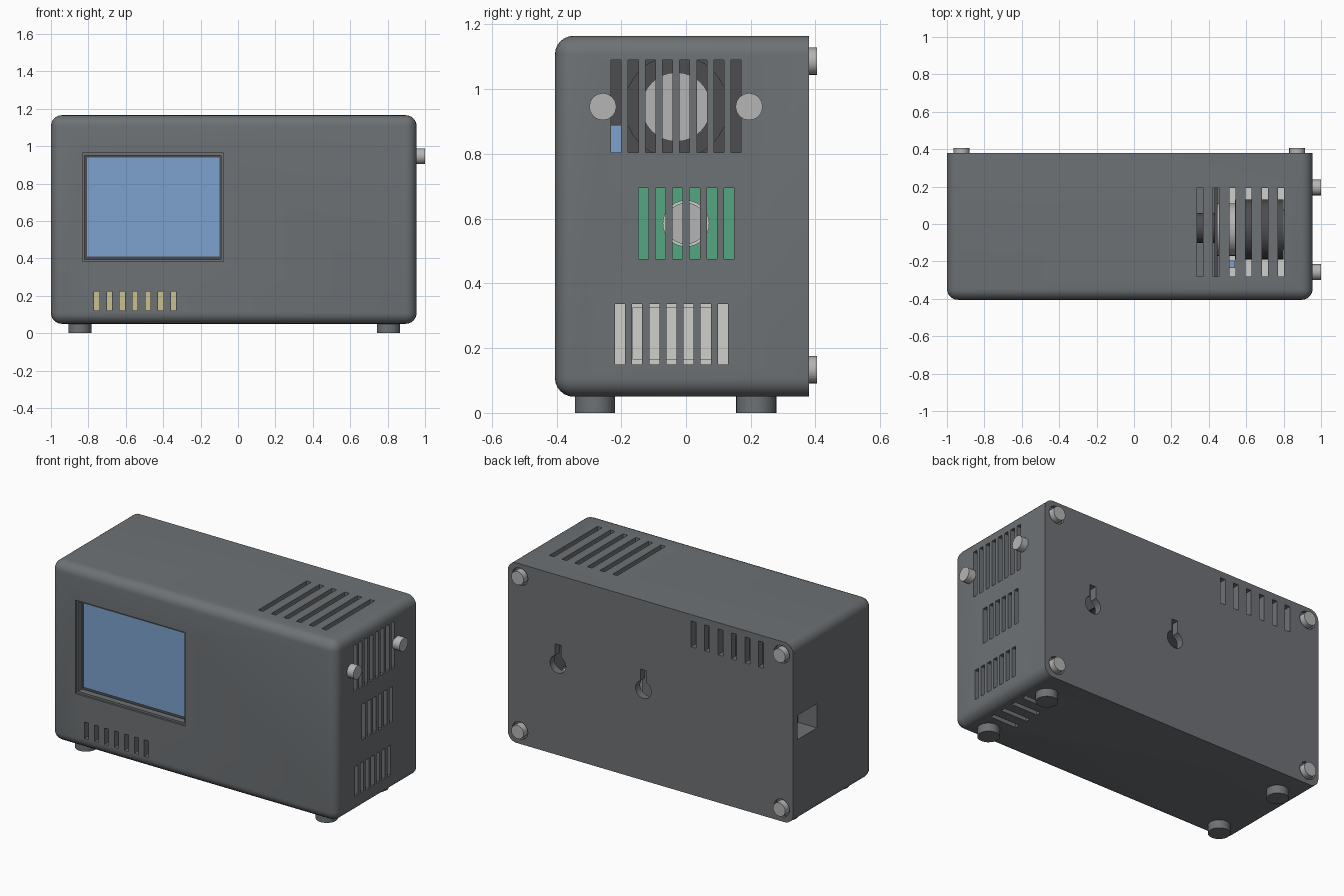
import bpy, bmesh, math
from mathutils import Matrix, Vector

if "Cube" in bpy.data.objects:
    bpy.data.objects.remove(bpy.data.objects["Cube"], do_unlink=True)


def material(name, r, g, b):
    m = bpy.data.materials.new(name)
    m.use_nodes = True
    m.diffuse_color = (r, g, b, 1)
    m.node_tree.nodes["Principled BSDF"].inputs["Base Color"].default_value = (r, g, b, 1)
    return m


CASE = material("case grey", 0.155, 0.168, 0.178)
DARK = material("dark grey", 0.075, 0.073, 0.08)
LIGHT = material("light grey", 0.46, 0.46, 0.46)
WHITE = material("off white", 0.62, 0.62, 0.6)
BLUE = material("screen blue", 0.2, 0.36, 0.62)
GREEN = material("board green", 0.09, 0.38, 0.22)
TAN = material("pale tan", 0.6, 0.53, 0.28)


def add_box(bm, x, y, z):
    """Box from three (min, max) ranges."""
    size = Vector((x[1] - x[0], y[1] - y[0], z[1] - z[0]))
    mid = Vector((sum(x), sum(y), sum(z))) / 2
    mat = Matrix.Translation(mid) @ Matrix.Diagonal(size).to_4x4()
    return bmesh.ops.create_cube(bm, size=1, matrix=mat)["verts"]


def add_cylinder(bm, axis, centre, r, depth, sides):
    rot = {"X": Matrix.Rotation(math.pi / 2, 4, "Y"),
           "Y": Matrix.Rotation(math.pi / 2, 4, "X"),
           "Z": Matrix()}[axis]
    bmesh.ops.create_cone(bm, cap_ends=True, segments=sides, radius1=r, radius2=r,
                          depth=depth, matrix=Matrix.Translation(centre) @ rot)


def finish(name, bm, mat=None, smooth=False):
    bmesh.ops.recalc_face_normals(bm, faces=bm.faces)
    me = bpy.data.meshes.new(name)
    bm.to_mesh(me)
    bm.free()
    ob = bpy.data.objects.new(name, me)
    bpy.context.collection.objects.link(ob)
    if mat:
        me.materials.append(mat)
    if smooth:
        shade(ob)
    return ob


def select(ob):
    bpy.ops.object.select_all(action="DESELECT")
    ob.select_set(True)
    bpy.context.view_layer.objects.active = ob


def shade(ob):
    select(ob)
    bpy.ops.object.shade_smooth_by_angle(angle=math.radians(35))


def box(name, x, y, z, mat):
    bm = bmesh.new()
    add_box(bm, x, y, z)
    return finish(name, bm, mat)


def cylinder(name, axis, centre, r, depth, mat, sides=32):
    bm = bmesh.new()
    add_cylinder(bm, axis, centre, r, depth, sides)
    return finish(name, bm, mat, True)


def cut(target, bm):
    """Subtract the cutter mesh from the target, then drop the cutter."""
    cutter = finish("cutter", bm)
    cutter.hide_render = True
    mod = target.modifiers.new("cut", "BOOLEAN")
    mod.operation, mod.solver, mod.object = "DIFFERENCE", "EXACT", cutter
    select(target)
    bpy.ops.object.modifier_apply(modifier=mod.name)
    bpy.data.objects.remove(cutter, do_unlink=True)


def slots(bm, first, pitch, count, width, axis, other):
    """Row of box cutters along one axis; other holds the ranges of the two others."""
    for i in range(count):
        c = first + i * pitch
        ranges = list(other)
        ranges.insert(axis, (c - width / 2, c + width / 2))
        add_box(bm, *ranges)


# Case: rounded all over except around the flat back
FRONT, BACK = -0.405, 0.38
bm = bmesh.new()
add_box(bm, (-1, 0.955), (FRONT, BACK), (0.05, 1.165))
edges = [e for e in bm.edges if any(v.co.y < 0 for v in e.verts)]
bmesh.ops.bevel(bm, geom=edges, offset=0.058, segments=6, profile=0.5, affect="EDGES")
case = finish("case", bm, CASE)

# Hollow inside
bm = bmesh.new()
add_box(bm, (-0.95, 0.905), (-0.355, 0.335), (0.1, 1.115))
cut(case, bm)

# Stepped screen opening
bm = bmesh.new()
add_box(bm, (-0.832, -0.078), (-0.5, -0.393), (0.382, 0.962))
cut(case, bm)
bm = bmesh.new()
add_box(bm, (-0.82, -0.09), (-0.5, -0.3), (0.394, 0.95))
cut(case, bm)

# Vents on the right end, front, top, back and bottom
bm = bmesh.new()
end = (0.85, 1.1)
for first, count, z in ((-0.216, 8, (0.805, 1.09)), (-0.132, 6, (0.475, 0.695)),
                        (-0.204, 7, (0.15, 0.337))):
    slots(bm, first, 0.053, count, 0.031, 1, (end, z))
slots(bm, -0.755, 0.0683, 7, 0.028, 0, ((-0.5, -0.3), (0.12, 0.222)))
slots(bm, 0.352, 0.0868, 6, 0.032, 0, ((-0.28, 0.193), (1.1, 1.3)))
slots(bm, -0.78, 0.0925, 6, 0.034, 0, ((0.3, 0.5), (0.965, 1.125)))
slots(bm, -0.16, 0.09, 4, 0.03, 1, ((0.7, 0.88), (0, 0.12)))
cut(case, bm)

# Keyhole hangers: one outline of arc and slot, extruded through the back wall
bm = bmesh.new()
for cx in (0.026, 0.612):
    r, half = 0.054, 0.02
    gap = math.asin(half / r)
    pts = [(cx + r * math.sin(a), 0.612 + r * math.cos(a))
           for a in (gap + i * (2 * math.pi - 2 * gap) / 24 for i in range(25))]
    pts += [(cx - half, 0.735), (cx + half, 0.735)]
    face = bm.faces.new([bm.verts.new((x, 0.3, z)) for x, z in pts])
    new = bmesh.ops.extrude_face_region(bm, geom=[face])["geom"]
    bmesh.ops.translate(bm, vec=(0, 0.2, 0), verts=[v for v in new if isinstance(v, bmesh.types.BMVert)])
cut(case, bm)

# Screw recesses and screws
corners = [(x, z) for x in (-0.922, 0.872) for z in (0.133, 1.086)]
bm = bmesh.new()
for x, z in corners:
    add_cylinder(bm, "Y", (x, 0.42, z), 0.054, 0.12, 24)
cut(case, bm)
for i, (x, z) in enumerate(corners):
    cylinder(f"back_screw_{i + 1}", "Y", (x, 0.375, z), 0.042, 0.06, LIGHT, 20)

# Socket in the left-hand end wall
socket = box("socket", (-0.955, -0.82), (0.12, 0.345), (0.535, 0.735), CASE)
for part in (case, socket):
    bm = bmesh.new()
    add_box(bm, (-1.1, -0.87), (0.145, 0.335), (0.56, 0.71))
    cut(part, bm)
shade(case)

# Screen with dark bezel
box("screen_bezel", (-0.86, -0.05), (-0.352, -0.33), (0.36, 0.985), DARK)
box("screen", (-0.806, -0.1), (-0.36, -0.351), (0.41, 0.94), BLUE)

# Block behind the front vents
box("front_sensor", (-0.8, -0.3), (-0.352, -0.28), (0.105, 0.24), TAN)

# Side knobs and feet
for i, y in enumerate((-0.257, 0.195)):
    cylinder(f"side_knob_{i + 1}", "X", (0.975, y, 0.946), 0.042, 0.05, LIGHT, 16)
for i, (x, y) in enumerate((x, y) for x in (-0.845, 0.805) for y in (-0.281, 0.217)):
    cylinder(f"foot_{i + 1}", "Z", (x, y, 0.03), 0.062, 0.06, CASE)

# Fan unit behind the upper end vents
box("fan_plate", (0.43, 0.447), (-0.29, 0.2), (0.74, 1.11), DARK)
cylinder("fan_motor", "X", (0.375, -0.022, 0.945), 0.08, 0.11, DARK)
cylinder("fan_collar", "X", (0.495, -0.03, 0.945), 0.14, 0.1, LIGHT)
cylinder("fan_drum", "X", (0.67, -0.03, 0.945), 0.16, 0.26, DARK)
cylinder("fan_hub", "X", (0.805, -0.03, 0.945), 0.107, 0.02, LIGHT)
box("connector", (0.505, 0.54), (-0.235, -0.195), (0.75, 0.89), BLUE)

# Circuit board and sensor can behind the middle vents
box("circuit_board", (0.47, 0.49), (-0.17, 0.17), (0.45, 0.72), GREEN)
cylinder("sensor_rim", "X", (0.52, 0, 0.585), 0.072, 0.06, WHITE)
cylinder("sensor_can", "X", (0.6, 0, 0.585), 0.064, 0.2, LIGHT)

# Pale module behind the lower end vents
box("lower_module", (0.5, 0.86), (-0.29, 0.195), (0.11, 0.36), WHITE)
box("module_cover", (0.85, 0.875), (-0.165, 0.085), (0.165, 0.325), WHITE)
